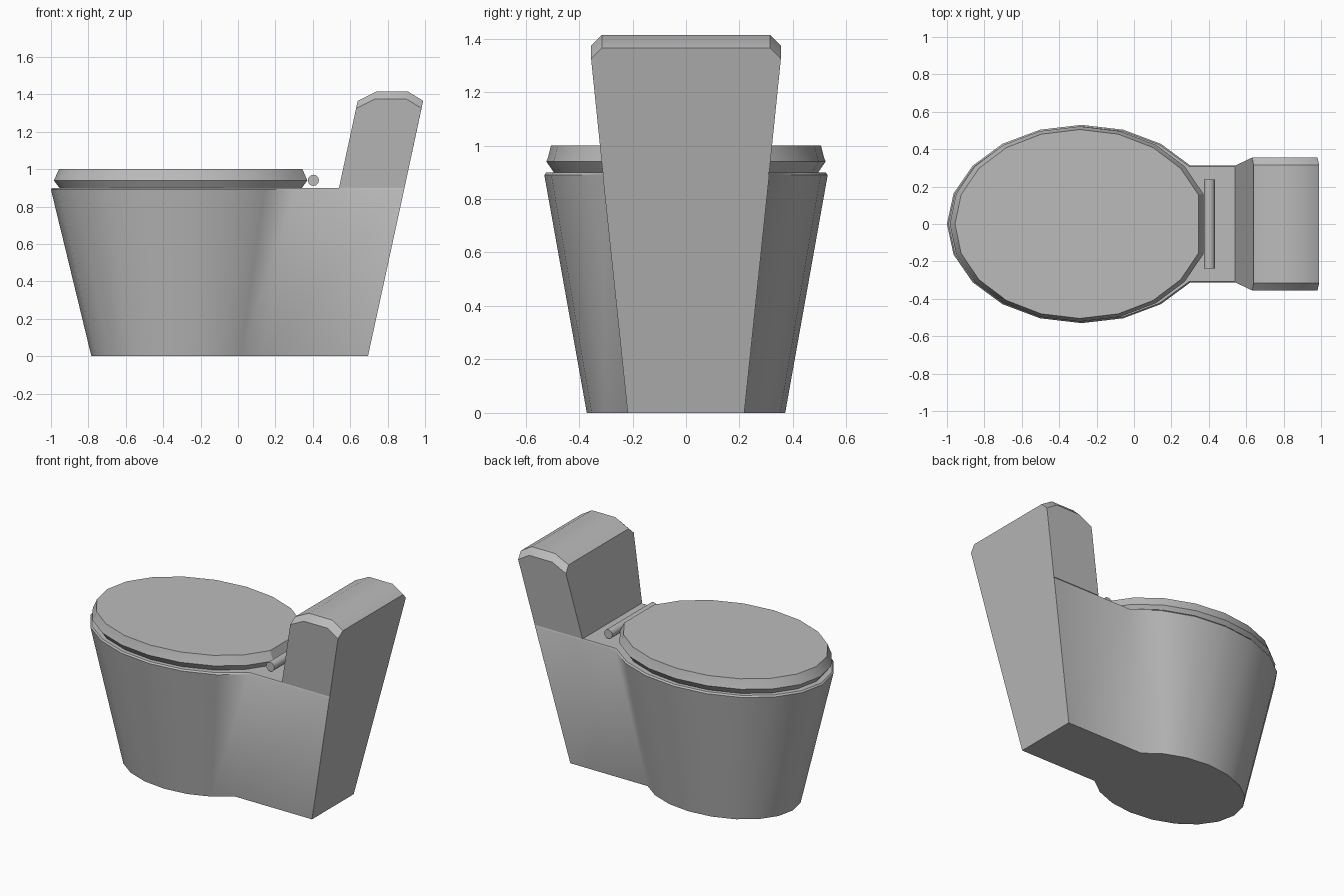
import bpy
import bmesh
from math import cos, sin, pi, radians

if "Cube" in bpy.data.objects:
    bpy.data.objects.remove(bpy.data.objects["Cube"], do_unlink=True)

ceramic = bpy.data.materials.new("grey ceramic")
ceramic.use_nodes = True
GREY = (0.5, 0.5, 0.5, 1)
ceramic.diffuse_color = GREY
ceramic.node_tree.nodes["Principled BSDF"].inputs["Base Color"].default_value = GREY


def loft(name, rings, angle):
    """Skin a stack of closed rings, cap both ends and shade by angle."""
    bm = bmesh.new()
    rows = [[bm.verts.new(p) for p in ring] for ring in rings]
    n = len(rows[0])
    for a, b in zip(rows, rows[1:]):
        for i in range(n):
            j = (i + 1) % n
            bm.faces.new((a[i], a[j], b[j], b[i]))
    bm.faces.new(rows[0])
    bm.faces.new(rows[-1])
    bmesh.ops.remove_doubles(bm, verts=bm.verts, dist=0.0001)
    bmesh.ops.recalc_face_normals(bm, faces=bm.faces)
    mesh = bpy.data.meshes.new(name)
    bm.to_mesh(mesh)
    bm.free()
    mesh.materials.append(ceramic)
    obj = bpy.data.objects.new(name, mesh)
    bpy.context.collection.objects.link(obj)
    bpy.ops.object.select_all(action='DESELECT')
    obj.select_set(True)
    bpy.context.view_layer.objects.active = obj
    bpy.ops.object.shade_smooth_by_angle(angle=radians(angle))
    return obj


def oval(cx, a, b, z, first):
    """Oval of 20 sides, left open at the rear by skipping steps before first."""
    return [(cx + a * cos(i * pi / 10), b * sin(i * pi / 10), z)
            for i in range(first, 21 - first)]


RIM = 0.9
LEAN = 0.217          # backward lean of the tank


def rear_x(z):
    return 0.695 + LEAN * z


def half_width(z):
    return 0.218 + 0.104 * z


# Bowl and neck: oval front joined to a straight rear block
def body_ring(z, scale, inset=0):
    ring = oval(-0.28, 0.72 * scale - inset, 0.53 * scale - inset, z, 2)
    w = ring[0][1]
    return ring + [(rear_x(z), -w, z), (rear_x(z), w, z)]


loft("bowl_body", [body_ring(0, 0.7), body_ring(0.89, 1),
                   body_ring(RIM, 1, 0.008)], 40)

# Lid: undercut below, tapered above, flat at the hinge
loft("lid", [oval(-0.29, 0.665, 0.495, RIM, 1),
             oval(-0.29, 0.695, 0.522, 0.94, 1),
             oval(-0.29, 0.685, 0.515, 0.96, 1),
             oval(-0.29, 0.667, 0.505, 1.0, 1)], 30)

# Tank: leaning block with a chamfered, rounded top
crown = [(0.64, 1.365), (0.74, 1.414), (0.91, 1.414), (0.99, 1.365)]


def tank_ring(side, y, drop):
    base = side * half_width(RIM)
    ring = [(0.54, base, RIM)]
    ring += [(x - LEAN * drop, side * y, z - drop) for x, z in crown]
    return ring + [(rear_x(RIM), base, RIM)]


loft("tank", [tank_ring(-1, 0.355, 0.04), tank_ring(-1, 0.315, 0),
              tank_ring(1, 0.315, 0), tank_ring(1, 0.355, 0.04)], 36)

# Hinge bar behind the lid
loft("hinge_bar", [[(0.403 + 0.03 * cos(i * pi / 6), y, 0.94 + 0.03 * sin(i * pi / 6))
                    for i in range(12)] for y in (-0.238, 0.238)], 40)
